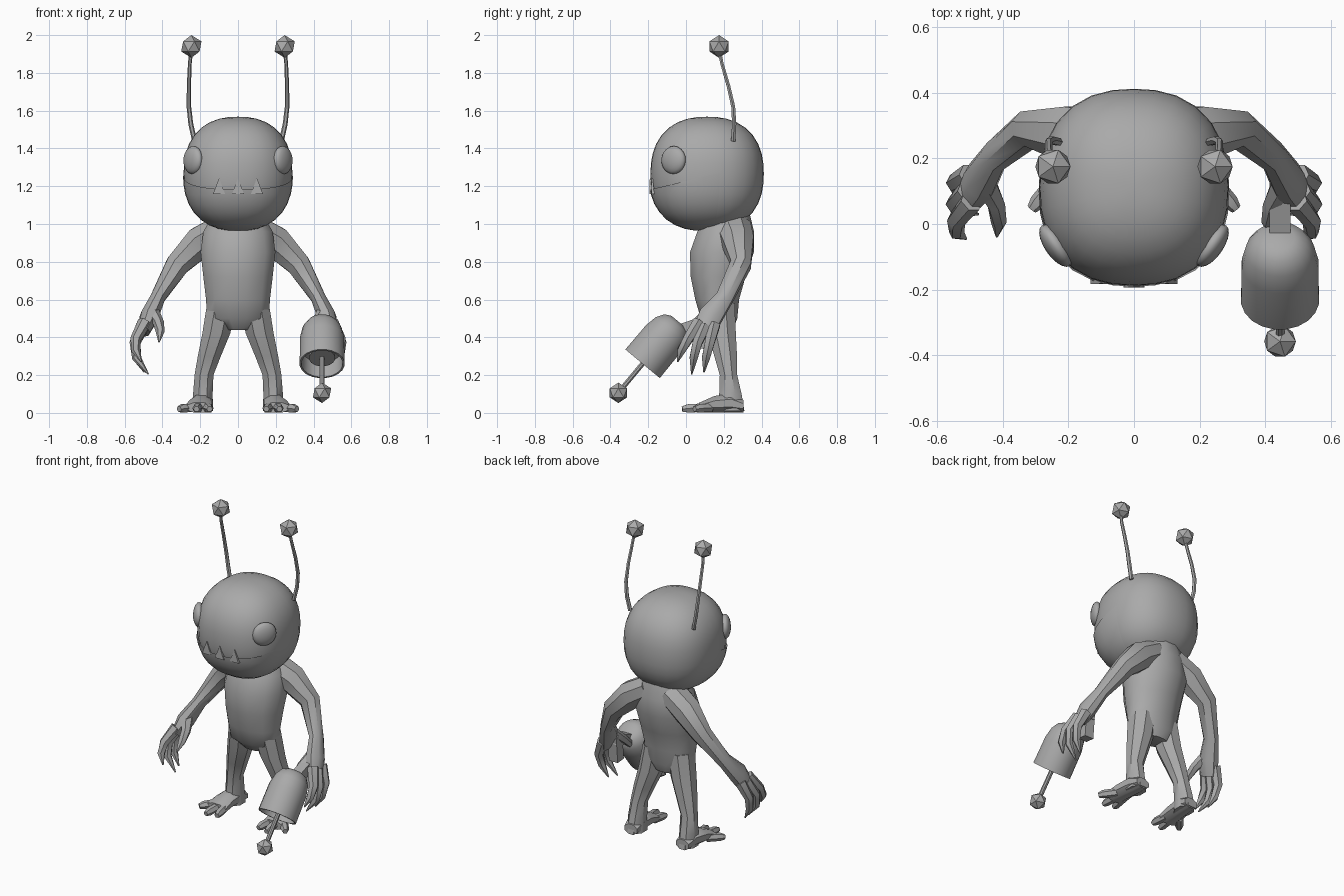
import bpy, bmesh, math
from mathutils import Vector, Matrix

if "Cube" in bpy.data.objects:
    bpy.data.objects.remove(bpy.data.objects["Cube"])

grey = bpy.data.materials.new("plain grey")
grey.diffuse_color = (0.4, 0.4, 0.4, 1)
grey.use_nodes = True
grey.node_tree.nodes["Principled BSDF"].inputs["Base Color"].default_value = grey.diffuse_color


def finish(bm, name, angle=35):
    bmesh.ops.recalc_face_normals(bm, faces=bm.faces)
    me = bpy.data.meshes.new(name)
    bm.to_mesh(me)
    bm.free()
    me.materials.append(grey)
    ob = bpy.data.objects.new(name, me)
    bpy.context.collection.objects.link(ob)
    bpy.ops.object.select_all(action='DESELECT')
    ob.select_set(True)
    bpy.context.view_layer.objects.active = ob
    if angle:
        bpy.ops.object.shade_smooth_by_angle(angle=math.radians(angle))
    return ob


def loft(name, sections, n=8, side=1, ref=(0, 1, 0), axis=None, angle=40):
    """Skin elliptical rings (x, y, z, radius along ref, other radius)."""
    bm = bmesh.new()
    pts = [Vector((s[0] * side, s[1], s[2])) for s in sections]
    rings = []
    for i, (p, s) in enumerate(zip(pts, sections)):
        t = Vector(axis) if axis else pts[min(i + 1, len(pts) - 1)] - pts[max(i - 1, 0)]
        t.normalize()
        v = t.cross(Vector(ref)).normalized()
        u = v.cross(t)
        ring = []
        for k in range(n):
            a = 2 * math.pi * (k + 0.5) / n
            ring.append(bm.verts.new(p + u * s[3] * math.cos(a) + v * s[4] * math.sin(a)))
        rings.append(ring)
    for a, b in zip(rings, rings[1:]):
        for k in range(n):
            bm.faces.new((a[k], a[(k + 1) % n], b[(k + 1) % n], b[k]))
    bm.faces.new(rings[0])
    bm.faces.new(rings[-1])
    return finish(bm, name, angle)


def tube(name, pts, radii, **kw):
    return loft(name, [(*p, r, r) for p, r in zip(pts, radii)], **kw)


def boxy_sphere(center, radii, p=2.35):
    bm = bmesh.new()
    bmesh.ops.create_uvsphere(bm, u_segments=28, v_segments=18, radius=1)
    for v in bm.verts:
        d = sum(abs(c) ** p for c in v.co) ** (1 / p)
        v.co = Vector(center) + Vector([c / d * r for c, r in zip(v.co, radii)])
    return bm


def knob(name, center, r):
    bm = bmesh.new()
    bmesh.ops.create_icosphere(bm, subdivisions=1, radius=r, matrix=Matrix.Translation(center))
    finish(bm, name, 0)


# head, with a slightly proud lower jaw cut along the mouth line
finish(boxy_sphere((0, 0.112, 1.266), (0.288, 0.3, 0.302)), "head", 40)
jaw = boxy_sphere((0, 0.099, 1.266), (0.291, 0.297, 0.303))
bmesh.ops.bisect_plane(jaw, geom=jaw.verts[:] + jaw.edges[:] + jaw.faces[:],
                       plane_co=(0, -0.2, 1.18), plane_no=(0, -0.24, 1), clear_outer=True)
finish(jaw, "lower_jaw", 40)

# teeth pointing up from the jaw
for x in (-0.1, 0, 0.1):
    y = -0.185 + abs(x) * 0.1
    loft("tooth", [(x, y, 1.16, 0.012, 0.045), (x, y - 0.004, 1.24, 0.004, 0.002)],
         n=4, axis=(0, 0, 1), angle=0)

# torso
loft("torso", [(0, y, z, ry, rx) for y, z, ry, rx in (
    (0.23, 1.06, 0.11, 0.13), (0.21, 0.96, 0.155, 0.19), (0.19, 0.85, 0.175, 0.205),
    (0.17, 0.72, 0.15, 0.19), (0.165, 0.6, 0.12, 0.175), (0.175, 0.5, 0.1, 0.17),
    (0.19, 0.44, 0.06, 0.09))], n=12, axis=(0, 0, -1))

for s in (1, -1):
    # eyes: lenses facing outward and forward
    bm = bmesh.new()
    normal = Vector((0.82 * s, -0.57, 0.03))
    m = (Matrix.Translation((0.238 * s, -0.066, 1.338))
         @ normal.to_track_quat('Z', 'Y').to_matrix().to_4x4()
         @ Matrix.Diagonal((0.075, 0.075, 0.034, 1)))
    bmesh.ops.create_uvsphere(bm, u_segments=20, v_segments=10, radius=1, matrix=m)
    finish(bm, "eye", 50)

    # antennae
    tube("antenna", [(0.23, 0.25, 1.44), (0.25, 0.255, 1.53), (0.26, 0.25, 1.62),
                     (0.26, 0.225, 1.73), (0.255, 0.19, 1.85), (0.247, 0.175, 1.93)],
         [0.013, 0.013, 0.012, 0.011, 0.01, 0.01], n=6, side=s)
    knob("antenna_knob", (0.247 * s, 0.175, 1.94), 0.06)

    # legs
    loft("leg", [(0.085, 0.175, 0.58, 0.09, 0.085), (0.115, 0.19, 0.42, 0.08, 0.08),
                 (0.152, 0.21, 0.3, 0.065, 0.066), (0.18, 0.225, 0.2, 0.05, 0.054),
                 (0.186, 0.235, 0.1, 0.064, 0.056), (0.186, 0.24, 0.01, 0.075, 0.058)],
         side=s, axis=(0, 0, -1))
    # feet and toes
    loft("foot", [(0.187, 0.305, 0.035, 0.05, 0.035), (0.19, 0.24, 0.052, 0.062, 0.054),
                  (0.2, 0.15, 0.046, 0.066, 0.047), (0.207, 0.07, 0.028, 0.075, 0.028)],
         side=s, ref=(1, 0, 0), axis=(0, -1, 0))
    for root, tip in (((0.165, 0.1, 0.028), (0.15, -0.005, 0.02)),
                      ((0.208, 0.1, 0.028), (0.22, -0.02, 0.02)),
                      ((0.24, 0.13, 0.028), (0.312, 0.045, 0.02))):
        mid = Vector(root).lerp(Vector(tip), 0.75) + Vector((0, 0, 0.002))
        tube("toe", [root, mid, tip], [0.026, 0.025, 0.016], n=6, side=s, ref=(0, 0, 1))

    # arms and palms
    loft("arm", [(0.08, 0.25, 0.98, 0.1, 0.08), (0.2, 0.275, 0.905, 0.09, 0.09),
                 (0.32, 0.29, 0.785, 0.058, 0.068), (0.425, 0.205, 0.61, 0.05, 0.042),
                 (0.47, 0.13, 0.51, 0.068, 0.052), (0.5, 0.09, 0.43, 0.06, 0.035)], side=s)
    # clawed fingers and thumb
    for name, pts in (
        ("front_finger", [(0.495, 0.07, 0.48), (0.542, 0.01, 0.39), (0.54, -0.025, 0.33), (0.512, -0.045, 0.27)]),
        ("middle_finger", [(0.505, 0.1, 0.46), (0.546, 0.06, 0.37), (0.537, 0.04, 0.29), (0.475, 0.03, 0.205)]),
        ("back_finger", [(0.5, 0.15, 0.47), (0.545, 0.125, 0.37), (0.535, 0.105, 0.29), (0.495, 0.095, 0.215)]),
        ("thumb", [(0.45, 0.12, 0.53), (0.42, 0.06, 0.475), (0.412, 0.005, 0.43), (0.418, -0.038, 0.375)])):
        tube(name, pts, [0.036, 0.029, 0.024, 0.004], n=6, side=s)

# ray blaster in the model's x+ hand: revolved shell, hub, rod and knob
muzzle, back = Vector((0.445, -0.23, 0.26)), Vector((0, 0.64, 0.77)).normalized()


def revolve(name, profile, n=20):
    tube(name, [muzzle + back * h for h, r in profile], [r for h, r in profile],
         n=n, ref=(1, 0, 0), axis=back)


revolve("blaster_shell", [(0.293, 0.045), (0.275, 0.08), (0.235, 0.105), (0.17, 0.118),
                          (0, 0.12), (0, 0.11), (0.1, 0.108)])
revolve("blaster_hub", [(0.12, 0.07), (0.04, 0.07)], 16)
revolve("blaster_rod", [(0.1, 0.014), (-0.2, 0.014)], 8)
knob("blaster_knob", muzzle - back * 0.2, 0.054)

# blaster handle: bar behind the shell and a grip inside the hand
tube("handle_bar", [(0.445, -0.08, 0.42), (0.445, 0.12, 0.49)], [0.045, 0.045],
     n=4, ref=(1, 0, 0), angle=0)
tube("handle_grip", [(0.445, 0.1, 0.5), (0.445, 0.085, 0.34)], [0.045, 0.045],
     n=4, ref=(1, 0, 0), angle=0)
